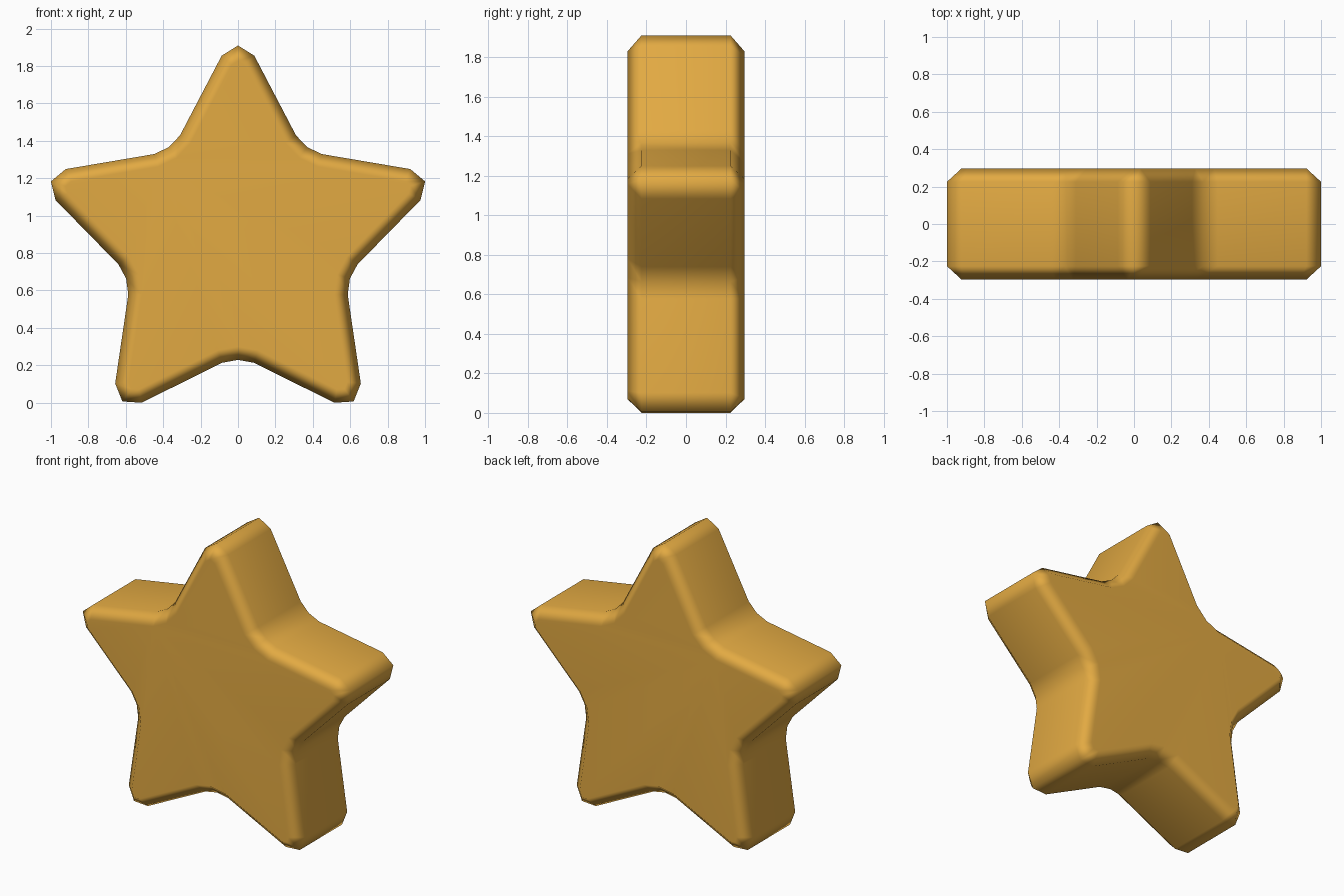
import bpy, bmesh, math

if "Cube" in bpy.data.objects:
    bpy.data.objects.remove(bpy.data.objects["Cube"])

CENTRE_Z = 0.858
HALF_EDGE, HALF_DEPTH, BEVEL = 0.225, 0.297, 0.07

# One arm of the rounded star: (angle offset in degrees, radius)
ARM = [(-5, 1.001), (0, 1.052), (5, 1.001), (28.5, 0.65), (36, 0.629), (43.5, 0.65)]
outline = []
for i in range(5):
    for a, r in ARM:
        t = math.radians(72 * i + a)
        outline.append((r * math.sin(t), CENTRE_Z + r * math.cos(t)))

# Star prism
bm = bmesh.new()
front = bm.faces.new([bm.verts.new((x, -HALF_EDGE, z)) for x, z in outline])
back = bm.faces.new([bm.verts.new((x, HALF_EDGE, z)) for x, z in reversed(outline)])
n = len(outline)
fv = list(front.verts)
bv = list(reversed(list(back.verts)))
for i in range(n):
    j = (i + 1) % n
    bm.faces.new((fv[i], bv[i], bv[j], fv[j]))
bmesh.ops.recalc_face_normals(bm, faces=bm.faces[:])

# Chamfered rims: inset each cap, then push it outwards
for cap, y in ((front, -HALF_DEPTH), (back, HALF_DEPTH)):
    bmesh.ops.inset_region(bm, faces=[cap], thickness=BEVEL, depth=0,
                           use_even_offset=True, use_boundary=True)
    for v in cap.verts:
        v.co.y = y
for f in bm.faces:
    f.smooth = True

mesh = bpy.data.meshes.new("star")
bm.to_mesh(mesh)
bm.free()
star = bpy.data.objects.new("star", mesh)
bpy.context.collection.objects.link(star)

# Keep the caps flat while the rim shades softly
star.modifiers.new("flat_caps", 'WEIGHTED_NORMAL').keep_sharp = True

gold = bpy.data.materials.new("gold")
gold.diffuse_color = (0.76, 0.40, 0.055, 1)
gold.use_nodes = True
gold.node_tree.nodes["Principled BSDF"].inputs["Base Color"].default_value = gold.diffuse_color
mesh.materials.append(gold)
